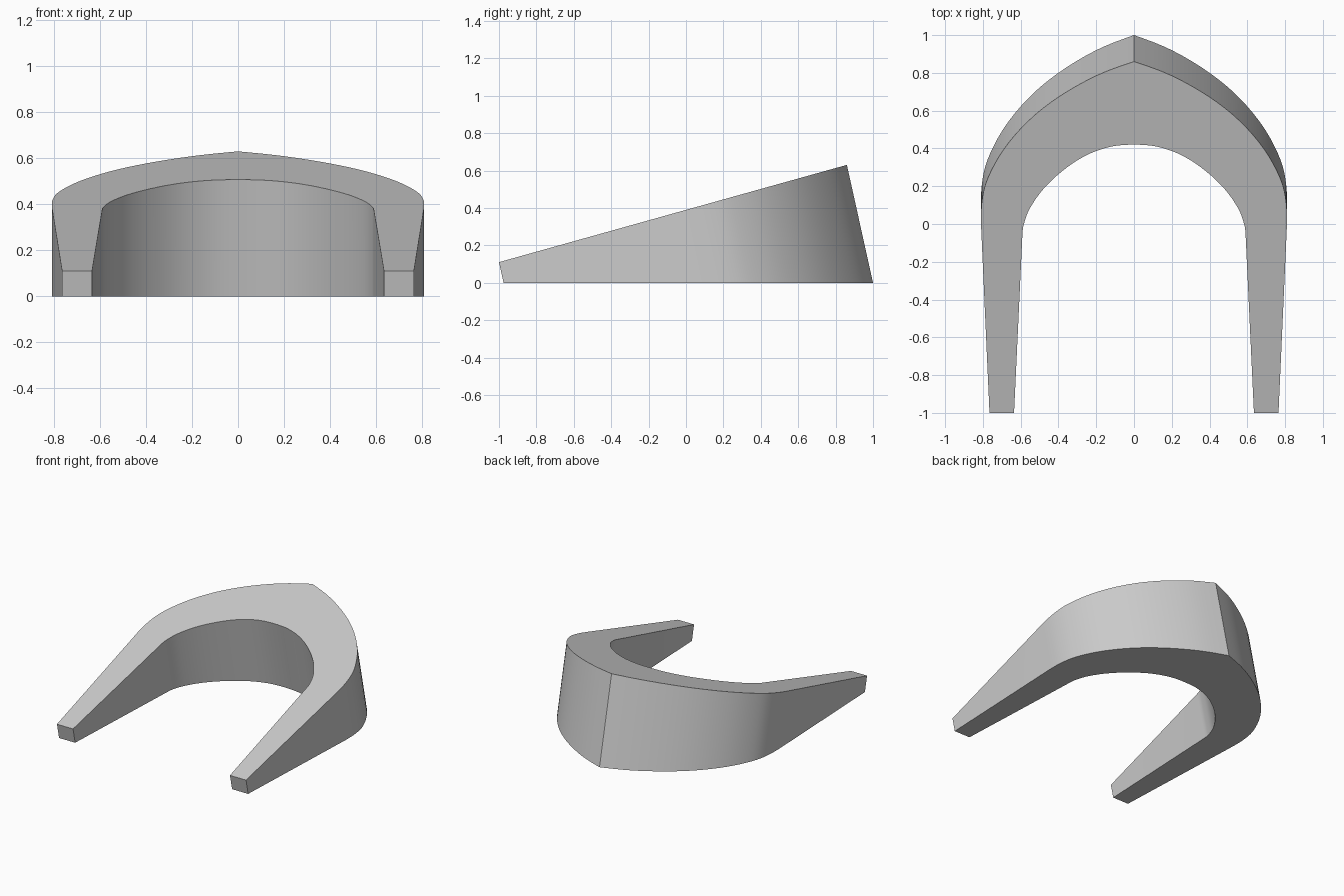
import bpy
from mathutils import Vector

if "Cube" in bpy.data.objects:
    bpy.data.objects.remove(bpy.data.objects["Cube"])

SLOPE = 0.2796   # rise of the top face towards the back
LEAN = 0.222     # backward lean of the walls towards the base

# Right half of the top-face outline (x, y), from centre to front tip
OUTER = [(0, .86), (.2, .785), (.4, .672), (.56, .545), (.69, .395),
         (.775, .24), (.805, .12), (.81, 0)]
INNER = [(0, .42), (.13, .408), (.26, .36), (.38, .28), (.48, .185),
         (.55, .085), (.58, .01), (.59, -.04)]
OUTER_TIP, INNER_TIP = (.765, -1), (.635, -1)


def smooth_curve(points, before, after, steps=4):
    """Catmull-Rom samples through the points."""
    p = [Vector(q) for q in [before] + points + [after]]
    out = []
    for i in range(1, len(p) - 2):
        a, b, c, d = p[i - 1:i + 3]
        for s in range(steps):
            t = s / steps
            out.append(.5 * (2 * b + (c - a) * t + (2 * a - 5 * b + 4 * c - d) * t * t
                             + (3 * b - a - 3 * c + d) * t ** 3))
    return out + [p[-2]]


def full_row(half):
    """Mirror a half outline: left tip, round the back, right tip."""
    return [Vector((-v.x, v.y)) for v in reversed(half[1:])] + half


outer = full_row(smooth_curve(OUTER, (-.2, .92), (.806, -.1)) + [Vector(OUTER_TIP)])
inner = full_row(smooth_curve(INNER, (-.13, .408), (.595, -.13)) + [Vector(INNER_TIP)])

# Four corners per section: top outer, top inner, base inner, base outer
verts, faces = [], []
for o, i in zip(outer, inner):
    zo, zi = .39 + SLOPE * o.y, .39 + SLOPE * i.y
    verts += [(o.x, o.y, zo), (i.x, i.y, zi),
              (i.x, i.y + LEAN * zi, 0), (o.x, o.y + LEAN * zo, 0)]
for s in range(len(outer) - 1):
    a, b = 4 * s, 4 * s + 4
    for k in range(4):
        j = (k + 1) % 4
        faces.append((a + k, b + k, b + j, a + j))
last = len(verts) - 4
faces += [(0, 1, 2, 3), (last + 3, last + 2, last + 1, last)]

# Wedge-shaped arch
mesh = bpy.data.meshes.new("arched_wedge")
mesh.from_pydata(verts, [], faces)
import bmesh
bm = bmesh.new()
bm.from_mesh(mesh)
bmesh.ops.recalc_face_normals(bm, faces=bm.faces)
bm.to_mesh(mesh)
bm.free()
wedge = bpy.data.objects.new("arched_wedge", mesh)
bpy.context.collection.objects.link(wedge)
bpy.context.view_layer.objects.active = wedge
wedge.select_set(True)
bpy.ops.object.shade_smooth_by_angle(angle=.45)
